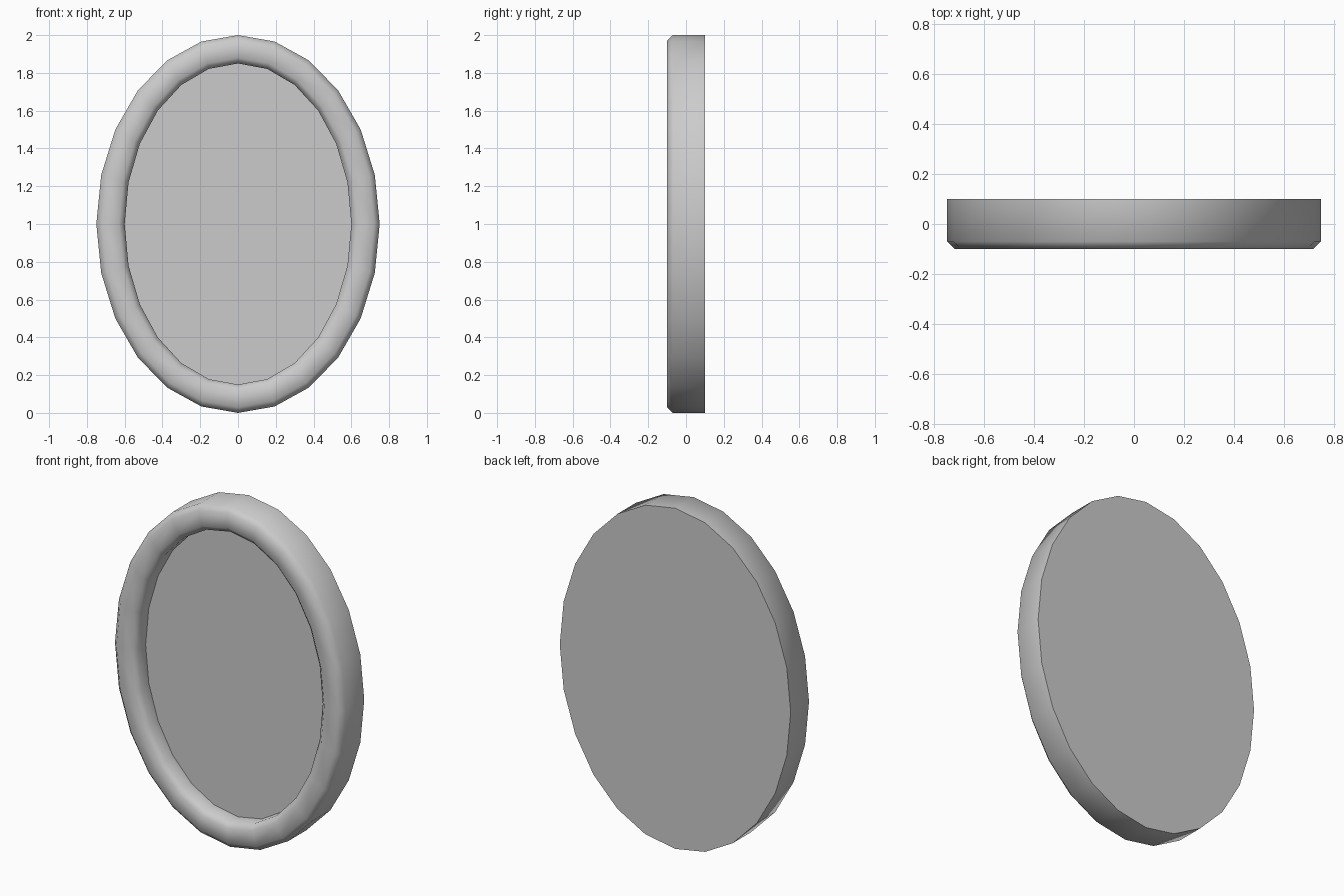
import bpy, bmesh
from math import sin, cos, pi, radians

SIDES = 24
RX, RZ = 0.75, 1.0

cube = bpy.data.objects.get("Cube")
if cube:
    bpy.data.objects.remove(cube, do_unlink=True)

grey = bpy.data.materials.new("light_grey")
grey.use_nodes = True
colour = (0.6, 0.6, 0.6, 1)
grey.diffuse_color = colour
grey.node_tree.nodes["Principled BSDF"].inputs["Base Color"].default_value = colour


def oval(bm, inset, y):
    """Ring of vertices on the oval outline, moved in by inset, at depth y."""
    ring = []
    for i in range(SIDES):
        a = 2 * pi * i / SIDES
        ring.append(bm.verts.new(((RX - inset) * cos(a), y, 1 + (RZ - inset) * sin(a))))
    return ring


def finish(bm, name):
    mesh = bpy.data.meshes.new(name)
    bm.to_mesh(mesh)
    bm.free()
    mesh.materials.append(grey)
    obj = bpy.data.objects.new(name, mesh)
    bpy.context.collection.objects.link(obj)
    return obj


# Oval frame: bevelled rim profile (inset, depth) with a closed flat back
profile = [(0, 0.1), (0, -0.07), (0.03, -0.1), (0.12, -0.1), (0.15, -0.07), (0.15, 0)]
bm = bmesh.new()
rings = [oval(bm, *p) for p in profile]
for a, b in zip(rings, rings[1:]):
    for i in range(SIDES):
        j = (i + 1) % SIDES
        bm.faces.new((a[i], a[j], b[j], b[i]))
back = bm.faces.new(rings[0][::-1])
bmesh.ops.recalc_face_normals(bm, faces=bm.faces)
back.normal_update()
if back.normal.y < 0:
    bmesh.ops.reverse_faces(bm, faces=bm.faces)
frame = finish(bm, "oval_frame")

bpy.ops.object.select_all(action="DESELECT")
frame.select_set(True)
bpy.context.view_layer.objects.active = frame
bpy.ops.object.shade_smooth_by_angle(angle=radians(60))

# Flat recessed panel facing the front
bm = bmesh.new()
panel = bm.faces.new(oval(bm, 0.15, 0))
panel.normal_update()
if panel.normal.y > 0:
    panel.normal_flip()
finish(bm, "mirror_panel")
